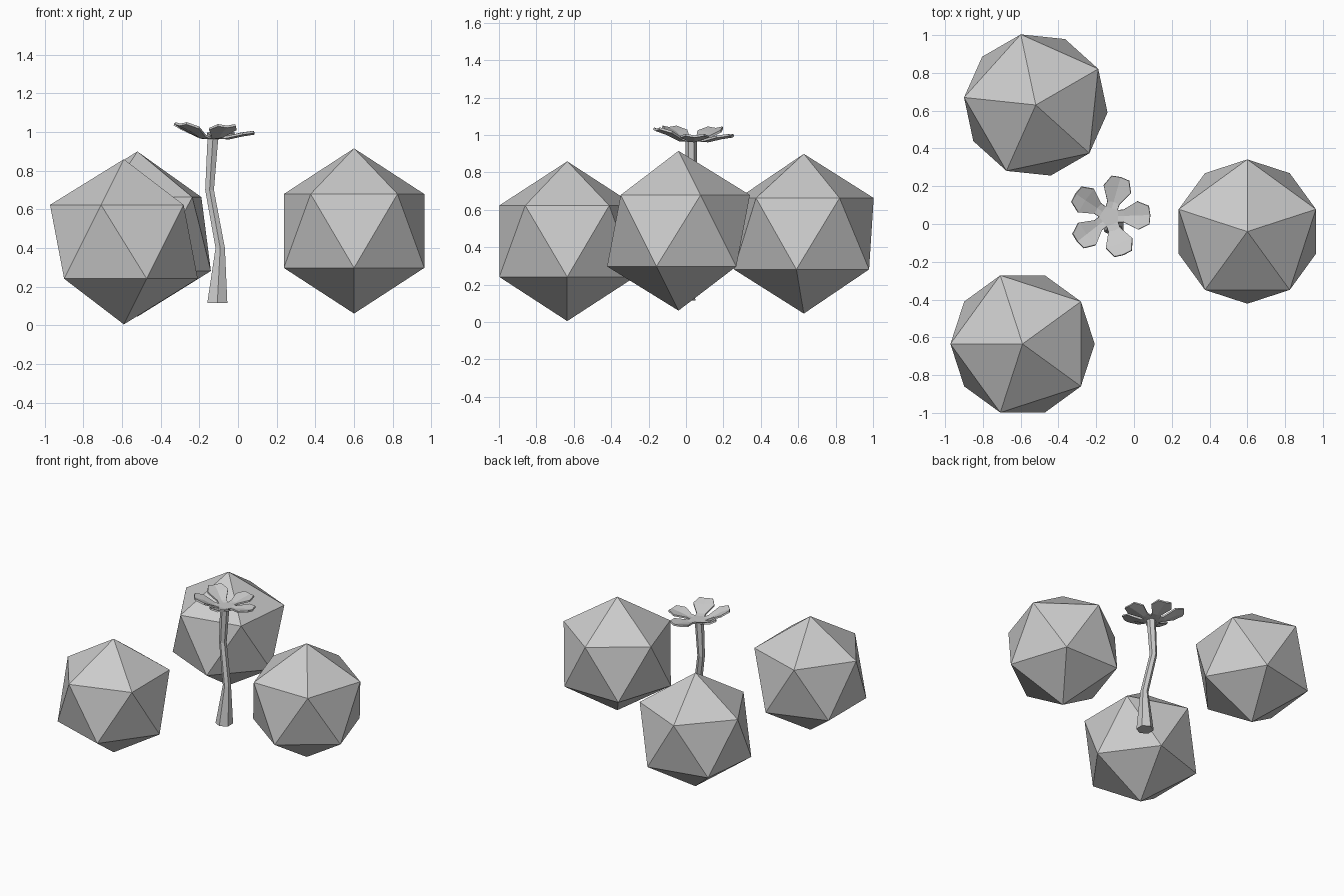
import bpy, bmesh
from math import cos, sin, tan, radians
from mathutils import Matrix, Vector

if "Cube" in bpy.data.objects:
    bpy.data.objects.remove(bpy.data.objects["Cube"])

grey = bpy.data.materials.new("plain grey")
grey.use_nodes = True
colour = (0.6, 0.6, 0.6, 1)
grey.diffuse_color = colour
grey.node_tree.nodes["Principled BSDF"].inputs["Base Color"].default_value = colour


def make_object(name, bm):
    bmesh.ops.recalc_face_normals(bm, faces=bm.faces)
    mesh = bpy.data.meshes.new(name)
    bm.to_mesh(mesh)
    bm.free()
    mesh.materials.append(grey)
    obj = bpy.data.objects.new(name, mesh)
    bpy.context.collection.objects.link(obj)
    return obj


# Faceted boulders: upright icosahedra, each turned about z
def boulder(name, centre, turn):
    bm = bmesh.new()
    place = Matrix.Translation(centre) @ Matrix.Rotation(radians(turn), 4, 'Z')
    bmesh.ops.create_icosphere(bm, subdivisions=1, radius=0.427, matrix=place)
    make_object(name, bm)


boulder("left_boulder", (0.6, -0.04, 0.488), 90)
boulder("front_boulder", (-0.59, -0.635, 0.432), 180)
boulder("back_boulder", (-0.52, 0.63, 0.472), 30)

# Bent six-sided stem lofted through rings: x, y, z, radius
bm = bmesh.new()
rings = []
for x, y, z, r in [(-0.107, -0.01, 0.115, 0.06), (-0.092, 0.0, 0.4, 0.028),
                   (-0.147, 0.03, 0.7, 0.026), (-0.13, 0.028, 0.965, 0.032)]:
    rings.append([bm.verts.new((x + r * cos(radians(a)), y + r * sin(radians(a)), z))
                  for a in range(30, 390, 60)])
for low, high in zip(rings, rings[1:]):
    for i in range(6):
        j = (i + 1) % 6
        bm.faces.new((low[i], low[j], high[j], high[i]))
bm.faces.new(rings[0])
bm.faces.new(rings[-1])
make_object("stem", bm)

# Flower: five-sided heart with a cupped petal on each edge
bm = bmesh.new()
heart = Vector((-0.13, 0.04, 0.97))
inner = 0.045
corner = inner / cos(radians(36))
angles = [2 + 72 * i for i in range(5)]
tip_rise = [0.03, 0.03, 0.07, 0.075, 0.065]
corners = [bm.verts.new(heart + Vector((corner * cos(radians(a - 36)),
                                        corner * sin(radians(a - 36)), 0)))
           for a in angles]
heart_rim = []
# Petal rows: distance out, half width, share of the rise
petal_rows = [(0.075, 0.033, 0.15), (0.15, 0.075, 0.7), (0.21, 0.048, 1.0)]
for i, a in enumerate(angles):
    turn = Matrix.Rotation(radians(a), 3, 'Z')
    middle = bm.verts.new(heart + turn @ Vector((inner, 0, 0)))
    previous = [corners[i], middle, corners[(i + 1) % 5]]
    heart_rim += previous[:2]
    for out, half, share in petal_rows:
        row = []
        for side in (-1, 0, 1):
            lift = tip_rise[i] * share - (0 if side else 0.008)
            reach = out + (0 if side else 0.006)
            row.append(bm.verts.new(heart + turn @ Vector((reach, side * half, lift))))
        for k in (0, 1):
            bm.faces.new((previous[k], row[k], row[k + 1], previous[k + 1]))
        previous = row
bm.faces.new(heart_rim)
flower = make_object("flower", bm)
thickness = flower.modifiers.new("petal thickness", 'SOLIDIFY')
thickness.thickness = 0.012
thickness.offset = 0
